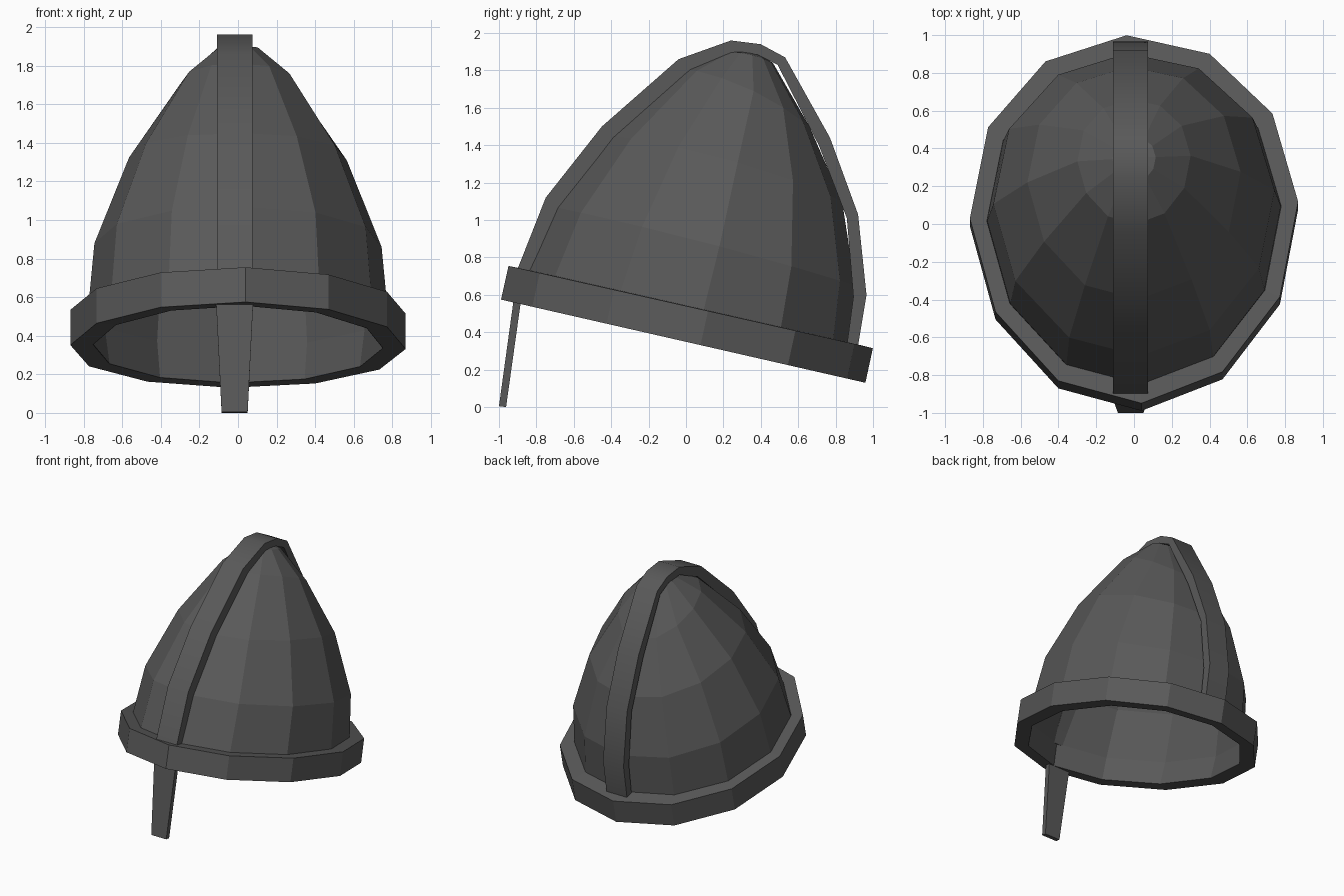
import bpy
from math import cos, sin, radians, pi

if "Cube" in bpy.data.objects:
    bpy.data.objects.remove(bpy.data.objects["Cube"])

SIDES = 12
PHASE = radians(2.6)

iron = bpy.data.materials.new("dark_iron")
iron.diffuse_color = (.1, .1, .1, 1)
iron.use_nodes = True
iron.node_tree.nodes["Principled BSDF"].inputs["Base Color"].default_value = iron.diffuse_color


def make(name, verts, faces):
    mesh = bpy.data.meshes.new(name)
    mesh.from_pydata(verts, [], faces)
    mesh.update()
    mesh.materials.append(iron)
    obj = bpy.data.objects.new(name, mesh)
    bpy.context.collection.objects.link(obj)
    return obj


def ring(front, back, rx, bow=0.0, shift=.05):
    """Tilted egg through a front and a back (y, z) point; sides lifted by bow, moved back by shift."""
    cy, cz = (front[0] + back[0]) / 2, (front[1] + back[1]) / 2
    dy, dz = (back[0] - front[0]) / 2, (back[1] - front[1]) / 2
    pts = []
    for i in range(SIDES):
        a = PHASE + i * 2 * pi / SIDES
        c, s = cos(a), sin(a)
        s2 = s + shift * c * c
        pts.append((rx * c, cy + dy * s2, cz + dz * s2 + bow * c * c))
    return pts


def loft(rings, closed=False):
    verts = [p for r in rings for p in r]
    n, faces = len(rings), []
    for k in range(n if closed else n - 1):
        a, b = k * SIDES, (k + 1) % n * SIDES
        for i in range(SIDES):
            j = (i + 1) % SIDES
            faces.append((a + i, a + j, b + j, b + i))
    return verts, faces


# Dome: thin faceted shell, open underneath
verts, faces = loft([
    ring((-.885, .555), (.86, .155), .75),
    ring((-.85, .73), (.875, .345), .778),
    ring((-.70, 1.07), (.905, .65), .745, .02),
    ring((-.40, 1.45), (.835, 1.10), .565, .05),
    ring((0.0, 1.81), (.66, 1.50), .30, .05),
    ring((.22, 1.90), (.465, 1.84), .115, .015),
])
apex, last = len(verts), len(verts) - SIDES
verts.append((0, .36, 1.905))
faces += [(last + i, last + (i + 1) % SIDES, apex) for i in range(SIDES)]
make("dome", verts, faces)

# Rim band: solid tilted ring
make("rim_band", *loft([
    ring((-.99, .575), (.96, .13), .87),
    ring((-.95, .755), (1.0, .315), .87),
    ring((-.85, .735), (.875, .345), .78),
    ring((-.885, .555), (.86, .155), .752),
], closed=True))

# Crest strip: running over the dome from front to back
outer = [(-.90, .74), (-.75, 1.12), (-.45, 1.50), (-.04, 1.86), (.24, 1.96), (.40, 1.94),
         (.53, 1.87), (.77, 1.44), (.92, 1.03), (.965, .60), (.92, .33)]
inner = [(-.84, .72), (-.68, 1.06), (-.39, 1.44), (.005, 1.79), (.24, 1.895), (.38, 1.885),
         (.49, 1.83), (.71, 1.40), (.86, 1.01), (.895, .59), (.86, .33)]
verts, faces = [], []
for o, i in zip(outer, inner):
    verts += [(-.11, *o), (.075, *o), (.075, *i), (-.11, *i)]
for k in range(len(outer) - 1):
    for s in range(4):
        t = (s + 1) % 4
        faces.append((4 * k + s, 4 * k + 4 + s, 4 * k + 4 + t, 4 * k + t))
n = len(verts)
faces += [(0, 1, 2, 3), (n - 1, n - 2, n - 3, n - 4)]
strip = make("crest_strip", verts, faces)
bpy.context.view_layer.objects.active = strip
strip.select_set(True)
bpy.ops.object.shade_smooth_by_angle(angle=radians(45))

# Nose guard: tapered bar hanging from the front of the rim
make("nose_guard", [
    (-.085, -1.0, .005), (.05, -1.0, .005), (.05, -.962, 0), (-.085, -.962, 0),
    (-.115, -.918, .60), (.08, -.918, .60), (.08, -.878, .60), (-.115, -.878, .60),
], [(3, 2, 1, 0), (4, 5, 6, 7), (0, 1, 5, 4), (1, 2, 6, 5), (2, 3, 7, 6), (3, 0, 4, 7)])
